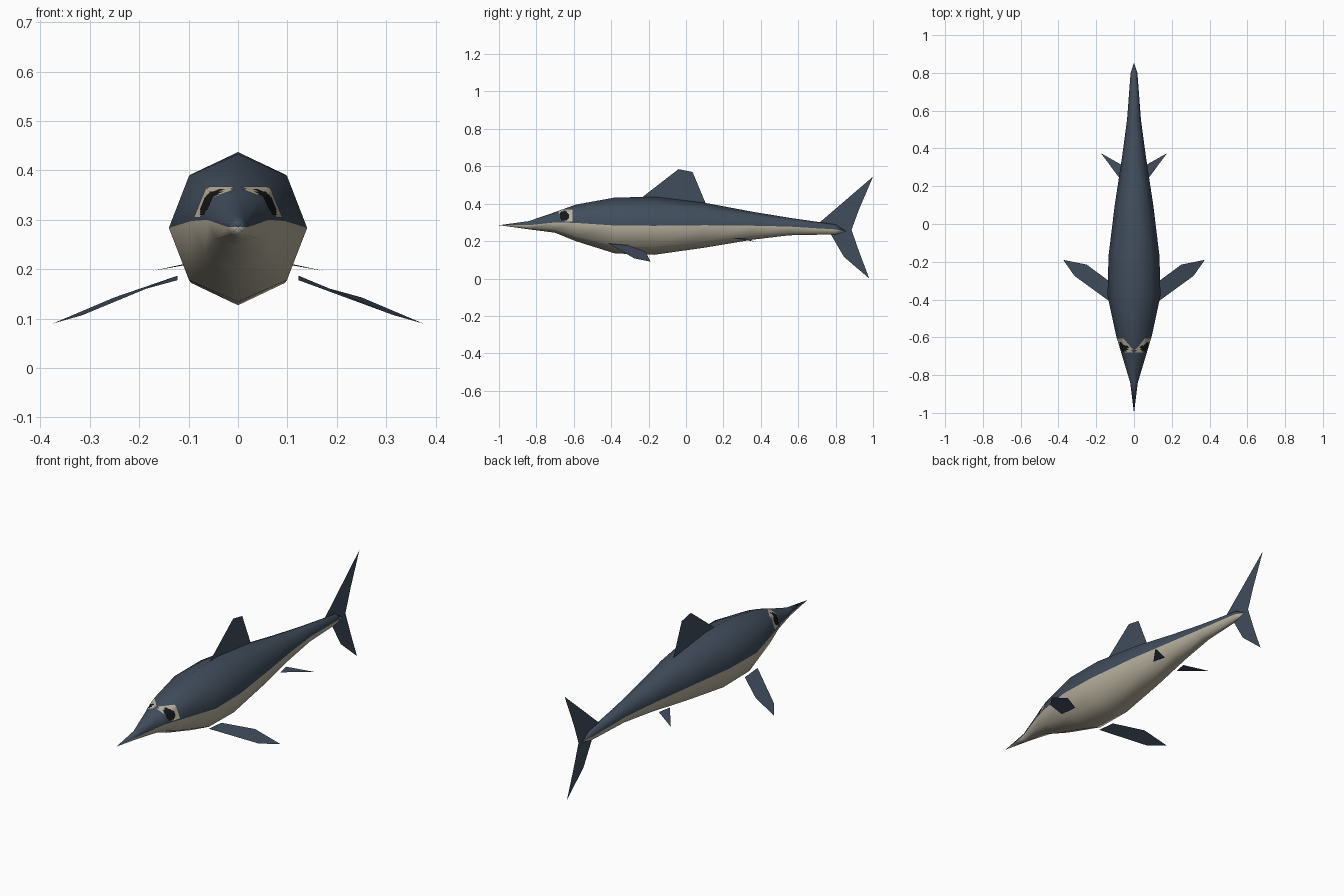
import bpy, bmesh, math
from mathutils import Vector
from mathutils.bvhtree import BVHTree

if "Cube" in bpy.data.objects:
    bpy.data.objects.remove(bpy.data.objects["Cube"])


def material(name, rgb):
    m = bpy.data.materials.new(name)
    m.diffuse_color = (*rgb, 1)
    m.use_nodes = True
    m.node_tree.nodes["Principled BSDF"].inputs["Base Color"].default_value = m.diffuse_color
    return m


NAVY = material("slate blue", (0.052, 0.075, 0.108))
CREAM = material("cream belly", (0.47, 0.43, 0.335))
BLACK = material("eye black", (0.008, 0.008, 0.009))


def add_object(name, bm, mats):
    mesh = bpy.data.meshes.new(name)
    bm.to_mesh(mesh)
    for m in mats:
        mesh.materials.append(m)
    ob = bpy.data.objects.new(name, mesh)
    bpy.context.collection.objects.link(ob)
    return ob


# Body: octagonal rings (y, half width, top z, bottom z) lofted nose to tail
RINGS = [
    (-0.84, 0.020, 0.307, 0.263), (-0.70, 0.062, 0.355, 0.245),
    (-0.59, 0.095, 0.395, 0.200), (-0.38, 0.140, 0.433, 0.134),
    (-0.17, 0.135, 0.437, 0.127), (0.10, 0.102, 0.405, 0.165),
    (0.35, 0.064, 0.358, 0.207), (0.55, 0.037, 0.325, 0.231),
    (0.80, 0.018, 0.289, 0.236),
]
bm = bmesh.new()
rings = []
for y, w, top, bottom in RINGS:
    c, h = (top + bottom) / 2, (top - bottom) / 2
    rings.append([bm.verts.new((w * math.cos(i * math.pi / 4), y,
                                c + h * math.sin(i * math.pi / 4))) for i in range(8)])
nose = bm.verts.new((0, -1.0, 0.285))
tail_tip = bm.verts.new((0, 0.855, 0.253))
for i in range(8):
    j = (i + 1) % 8
    faces = [bm.faces.new((nose, rings[0][i], rings[0][j])),
             bm.faces.new((tail_tip, rings[-1][j], rings[-1][i]))]
    for a, b in zip(rings, rings[1:]):
        faces.append(bm.faces.new((a[i], b[i], b[j], a[j])))
    for f in faces:
        f.smooth = True
        f.material_index = 0 if i < 4 else 1   # dark back, pale belly
bmesh.ops.recalc_face_normals(bm, faces=bm.faces)
tree = BVHTree.FromBMesh(bm)
add_object("body", bm, [NAVY, CREAM])
bm.free()

# Eyes: small patches laid on the head, dark centre with a pale surround
N, Y0, Y1, Z0, Z1 = 12, -0.68, -0.605, 0.304, 0.366
for side, label in ((1, "right"), (-1, "left")):
    bm = bmesh.new()
    grid = {}
    for a in range(N + 1):
        for b in range(N + 1):
            y, z = Y0 + (Y1 - Y0) * a / N, Z0 + (Z1 - Z0) * b / N
            hit, normal, _, _ = tree.ray_cast(Vector((side, y, z)), Vector((-side, 0, 0)))
            if hit:
                grid[a, b] = bm.verts.new(hit + normal * 0.002)
    for a in range(N):
        for b in range(N):
            corners = [(a, b), (a + 1, b), (a + 1, b + 1), (a, b + 1)]
            y, z = Y0 + (Y1 - Y0) * (a + 0.5) / N, Z0 + (Z1 - Z0) * (b + 0.5) / N
            dark = math.hypot(y + 0.65, z - 0.333) < 0.026
            pale = z > 0.347 or y > -0.65
            if (dark or pale) and all(k in grid for k in corners):
                f = bm.faces.new([grid[k] for k in corners[::side]])
                f.material_index = 1 if dark else 0
                f.smooth = True
    add_object(label + "_eye", bm, [CREAM, BLACK])
    bm.free()


# Fins: thin flat sheets
def fin(name, points, polys=None):
    bm = bmesh.new()
    vs = [bm.verts.new(p) for p in points]
    for poly in polys or [range(len(vs))]:
        bm.faces.new([vs[k] for k in poly])
    add_object(name, bm, [NAVY])
    bm.free()


fin("dorsal_fin", [(0, -0.24, 0.43), (0, -0.04, 0.585), (0, 0.035, 0.57),
                   (0, 0.11, 0.39), (0, -0.04, 0.38)])
fin("tail_fin", [(0, 0.715, 0.30), (0, 1.0, 0.545), (0, 0.925, 0.37), (0, 0.885, 0.26),
                 (0, 0.925, 0.145), (0, 0.98, 0.0), (0, 0.845, 0.115), (0, 0.775, 0.235)],
    [(0, 1, 2, 3), (0, 3, 7), (3, 4, 6, 7), (4, 5, 6)])
for s, label in ((1, "right"), (-1, "left")):
    fin(label + "_pectoral_fin",
        [(s * x, y, z) for x, y, z in ((0.122, -0.415, 0.187), (0.315, -0.275, 0.107),
                                       (0.375, -0.19, 0.09), (0.25, -0.215, 0.143),
                                       (0.122, -0.31, 0.178))][::s])
    fin(label + "_pelvic_fin",
        [(s * x, y, z) for x, y, z in ((0.075, 0.24, 0.218), (0.175, 0.375, 0.196),
                                       (0.06, 0.31, 0.217))][::s])
